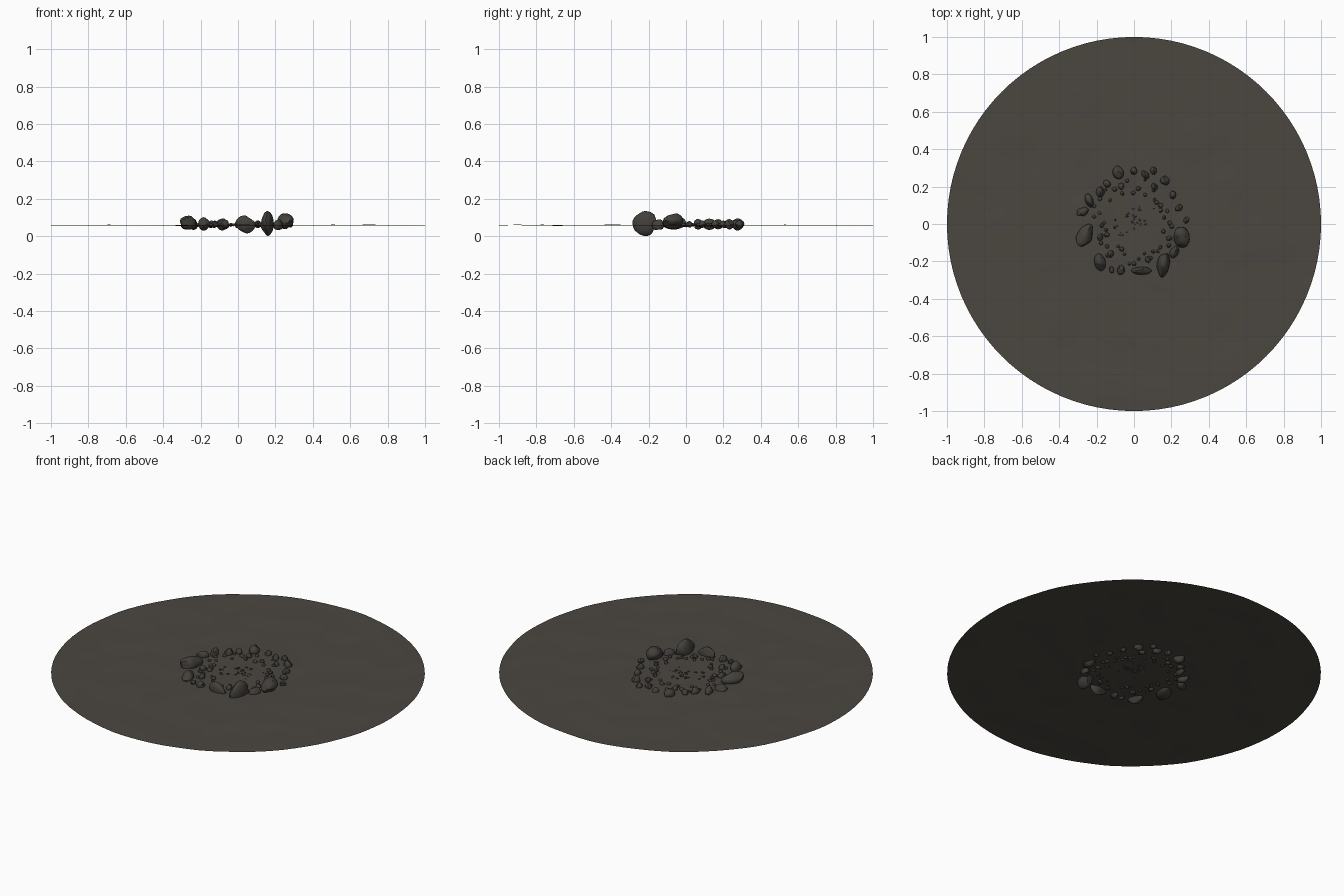
import bpy, bmesh, math, random
from mathutils import Vector, Matrix, noise

random.seed(4)
if "Cube" in bpy.data.objects:
    bpy.data.objects.remove(bpy.data.objects["Cube"], do_unlink=True)


def material(name, colour):
    mat = bpy.data.materials.new(name)
    mat.use_nodes = True
    mat.diffuse_color = (*colour, 1)
    mat.node_tree.nodes["Principled BSDF"].inputs["Base Color"].default_value = (*colour, 1)
    return mat


earth = material("dark earth", (0.070, 0.063, 0.052))
rock = material("dark stone", (0.056, 0.051, 0.044))


def finish(bm, name, mat, angle):
    mesh = bpy.data.meshes.new(name)
    bm.to_mesh(mesh)
    bm.free()
    mesh.materials.append(mat)
    obj = bpy.data.objects.new(name, mesh)
    bpy.context.collection.objects.link(obj)
    bpy.ops.object.select_all(action="DESELECT")
    obj.select_set(True)
    bpy.context.view_layer.objects.active = obj
    bpy.ops.object.shade_smooth_by_angle(angle=math.radians(angle))
    return obj


def add_stone(bm, centre, radii, turn, detail=2):
    """A ball chipped flat along random planes, then stretched to exact radii."""
    verts = bmesh.ops.create_icosphere(bm, subdivisions=detail, radius=1)["verts"]
    for _ in range(9):
        normal = Vector([random.uniform(-1, 1) for _ in range(3)]).normalized()
        depth = random.uniform(0.72, 0.9)
        for v in verts:
            v.co -= normal * max(0, v.co.dot(normal) - depth)
    low = [min(v.co[i] for v in verts) for i in range(3)]
    high = [max(v.co[i] for v in verts) for i in range(3)]
    spin = Matrix.Rotation(math.radians(turn), 3, "Z")
    for v in verts:
        unit = [(2 * v.co[i] - low[i] - high[i]) / (high[i] - low[i]) for i in range(3)]
        v.co = spin @ Vector([u * r for u, r in zip(unit, radii)]) + Vector(centre)


# Gently uneven ground disc, one sheet thick
bm = bmesh.new()
rings = 24
line = [bm.verts.new((i / rings, 0, 0)) for i in range(rings + 1)]
edges = [bm.edges.new(pair) for pair in zip(line, line[1:])]
bmesh.ops.spin(bm, geom=line + edges, cent=(0, 0, 0), axis=(0, 0, 1),
               angle=math.tau, steps=96, use_merge=True)
bmesh.ops.remove_doubles(bm, verts=bm.verts, dist=0.0005)
for v in bm.verts:
    v.co.z = 0.059 + 0.004 * noise.noise(v.co * 5)
bmesh.ops.recalc_face_normals(bm, faces=bm.faces)
if sum(f.normal.z for f in bm.faces) < 0:
    bmesh.ops.reverse_faces(bm, faces=bm.faces)
finish(bm, "ground_disc", earth, 60)

# Big ring stones: x, y, middle height, three radii, turn
big_stones = [
    (-.26, -.06, .073, .042, .066, .037, -30),
    (.255, -.07, .08, .043, .056, .042, 8),
    (.155, -.22, .068, .034, .065, .067, -12),
    (.04, -.25, .063, .054, .021, .048, 0),
    (-.182, -.205, .066, .030, .048, .036, 12),
    (.215, -.15, .062, .023, .034, .028, -25),
    (-.275, .065, .064, .034, .023, .028, 25),
    (-.24, .125, .064, .021, .038, .03, 20),
    (-.085, .275, .063, .029, .036, .032, 15),
]
for number, (x, y, z, rx, ry, rz, turn) in enumerate(big_stones, 1):
    bm = bmesh.new()
    add_stone(bm, (x, y, z), (rx, ry, rz), turn, 3)
    finish(bm, f"large_stone_{number}", rock, 35)

# Smaller ring stones: x, y, size
small_stones = [
    (-.18, .172, .025), (-.145, .215, .019), (0, .285, .018), (.06, .265, .022),
    (.105, .285, .019), (.165, .23, .026), (.207, .155, .019), (.24, .085, .019),
    (.28, .02, .016), (-.07, -.245, .023), (-.125, -.16, .019), (-.12, -.245, .015),
    (.075, -.19, .016), (.11, .2, .018), (-.07, .2, .016), (-.18, -.07, .018),
]
for number, (x, y, size) in enumerate(small_stones, 1):
    bm = bmesh.new()
    radii = (size * random.uniform(.75, 1), size * random.uniform(1, 1.25), size * 1.1)
    add_stone(bm, (x, y, .064), radii, random.uniform(-50, 50))
    finish(bm, f"small_stone_{number}", rock, 35)

# Pebbles scattered just inside the ring
bm = bmesh.new()
for i in range(44):
    angle = math.tau * (i + random.uniform(-.3, .3)) / 44
    reach = random.uniform(.15, .235)
    size = random.uniform(.007, .014)
    add_stone(bm, (reach * math.cos(angle), reach * math.sin(angle) + .01, .061),
              (size, size * random.uniform(.8, 1.3), size), random.uniform(0, 180))
finish(bm, "pebbles", rock, 35)

# Tiny chips in the middle
bm = bmesh.new()
for _ in range(36):
    along, across = random.gauss(0, .055), random.gauss(0, .025)
    size = random.uniform(.003, .007)
    add_stone(bm, (along - across, along * .7 + across + .02, .06),
              (size, size * 1.3, size * .8), random.uniform(0, 180), 1)
finish(bm, "centre_chips", rock, 35)
